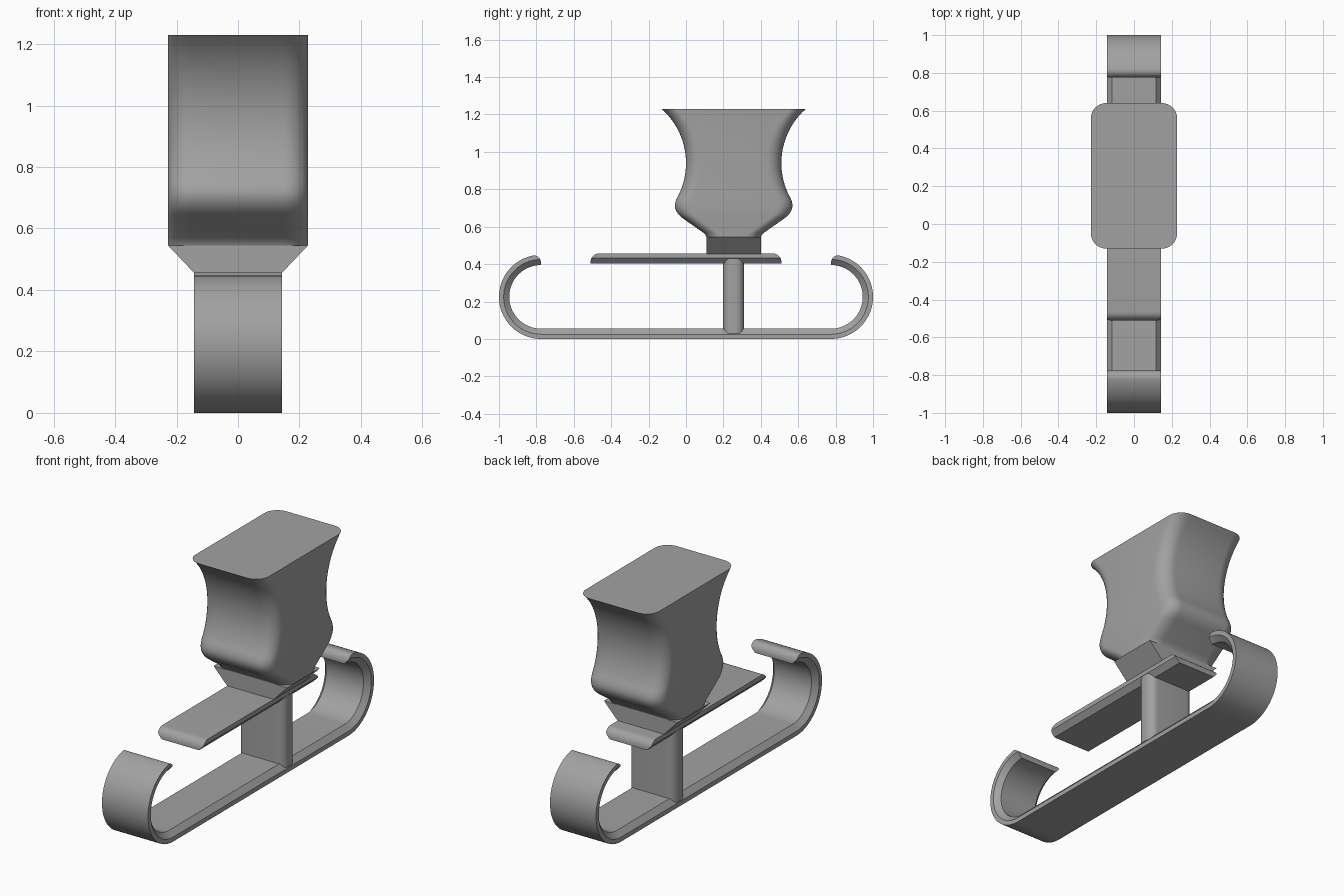
import bpy, bmesh, math

if "Cube" in bpy.data.objects:
    bpy.data.objects.remove(bpy.data.objects["Cube"])

grey = bpy.data.materials.new("plain_grey")
grey.diffuse_color = (0.36, 0.36, 0.36, 1)
grey.use_nodes = True
grey.node_tree.nodes["Principled BSDF"].inputs["Base Color"].default_value = grey.diffuse_color

HALF_W = 0.1425   # half width of band, plate and post
THICK = 0.055     # band and plate thickness
LIP = 0.025       # depth at which the inner chamfer starts
TIP = 0.045       # rounding radius of the strip ends
MID = 0.255       # y centre of post and head


def loft(name, rings):
    """Skin a row of equal-length point rings and cap both ends."""
    bm = bmesh.new()
    rows = [[bm.verts.new(p) for p in ring] for ring in rings]
    n = len(rows[0])
    for a, b in zip(rows, rows[1:]):
        for i in range(n):
            j = (i + 1) % n
            bm.faces.new((a[i], a[j], b[j], b[i]))
    bm.faces.new(rows[0])
    bm.faces.new(rows[-1][::-1])
    bmesh.ops.remove_doubles(bm, verts=bm.verts, dist=1e-5)
    bmesh.ops.recalc_face_normals(bm, faces=bm.faces)
    me = bpy.data.meshes.new(name)
    bm.to_mesh(me)
    bm.free()
    ob = bpy.data.objects.new(name, me)
    bpy.context.collection.objects.link(ob)
    me.materials.append(grey)
    bpy.ops.object.select_all(action='DESELECT')
    ob.select_set(True)
    bpy.context.view_layer.objects.active = ob
    bpy.ops.object.shade_smooth_by_angle(angle=math.radians(30))
    return ob


def strip_ring(y, z, ny, nz, s):
    """Chamfered strip section; s is the distance to the strip end."""
    d0 = 0 if s >= TIP else TIP - math.sqrt(max(0, TIP**2 - (TIP - s)**2))
    d1 = max(d0, LIP)

    def half(d):
        return HALF_W - max(0, d - LIP) * 0.9
    right = [(half(d), d) for d in (d0, d1, THICK)]
    pts = right + [(-x, d) for x, d in reversed(right)]
    return [(x, y + ny * d, z + nz * d) for x, d in pts]


def rounded_rect(hx, hy, r, z, steps=8):
    pts = []
    for k, (sx, sy) in enumerate(((1, 1), (-1, 1), (-1, -1), (1, -1))):
        for i in range(steps + 1):
            a = math.pi / 2 * (k + i / steps)
            pts.append((sx * (hx - r) + r * math.cos(a),
                        MID + sy * (hy - r) + r * math.sin(a), z))
    return pts


# distances from a strip end, dense over the rounded tip
tip_s = [TIP * (1 - math.cos(math.pi / 2 * i / 8)) for i in range(9)]

# runner: flat base with a curled hook at each end
R, CY = 0.225, 0.775
arc_len = math.pi * R
arc_s = tip_s + [TIP + (arc_len - TIP) * i / 40 for i in range(1, 41)]
hook = []
for s in arc_s:
    a = math.pi / 2 - s / R
    c, n = math.cos(a), math.sin(a)
    hook.append((CY + R * c, R + R * n, -c, -n, s))
left = [(-y, z, -ny, nz, s) for y, z, ny, nz, s in reversed(hook)]
loft("runner", [strip_ring(*p) for p in hook + left])

# top plate with rounded ends and a chamfered underside
right_end = [(0.51 - s, 0.457, 0, -1, s) for s in tip_s]
left_end = [(-y, z, ny, nz, s) for y, z, ny, nz, s in reversed(right_end)]
loft("top_plate", [strip_ring(*p) for p in right_end + left_end])

# post between runner and plate
loft("post", [rounded_rect(HALF_W, 0.056, 0.045, z) for z in (0.03, 0.43)])

# flared neck under the head
loft("neck", [[(sx * hx, MID + sy * 0.145, z)
               for sx, sy in ((1, 1), (-1, 1), (-1, -1), (1, -1))]
              for hx, z in ((HALF_W, 0.455), (0.228, 0.545))])

# head: waisted block with a rounded bulge and a tapered bottom
profile = [(0.545, 0.145), (0.555, 0.15), (0.57, 0.165), (0.645, 0.272),
           (0.66, 0.29), (0.675, 0.302), (0.695, 0.312), (0.715, 0.315),
           (0.735, 0.311), (0.755, 0.303)]
for i in range(25):
    z = 0.77 + 0.46 * i / 24
    profile.append((z, 0.255 + 0.388 - math.sqrt(0.388**2 - (z - 0.94)**2)))
loft("head", [rounded_rect(0.228, h, 0.08, z) for z, h in profile])
